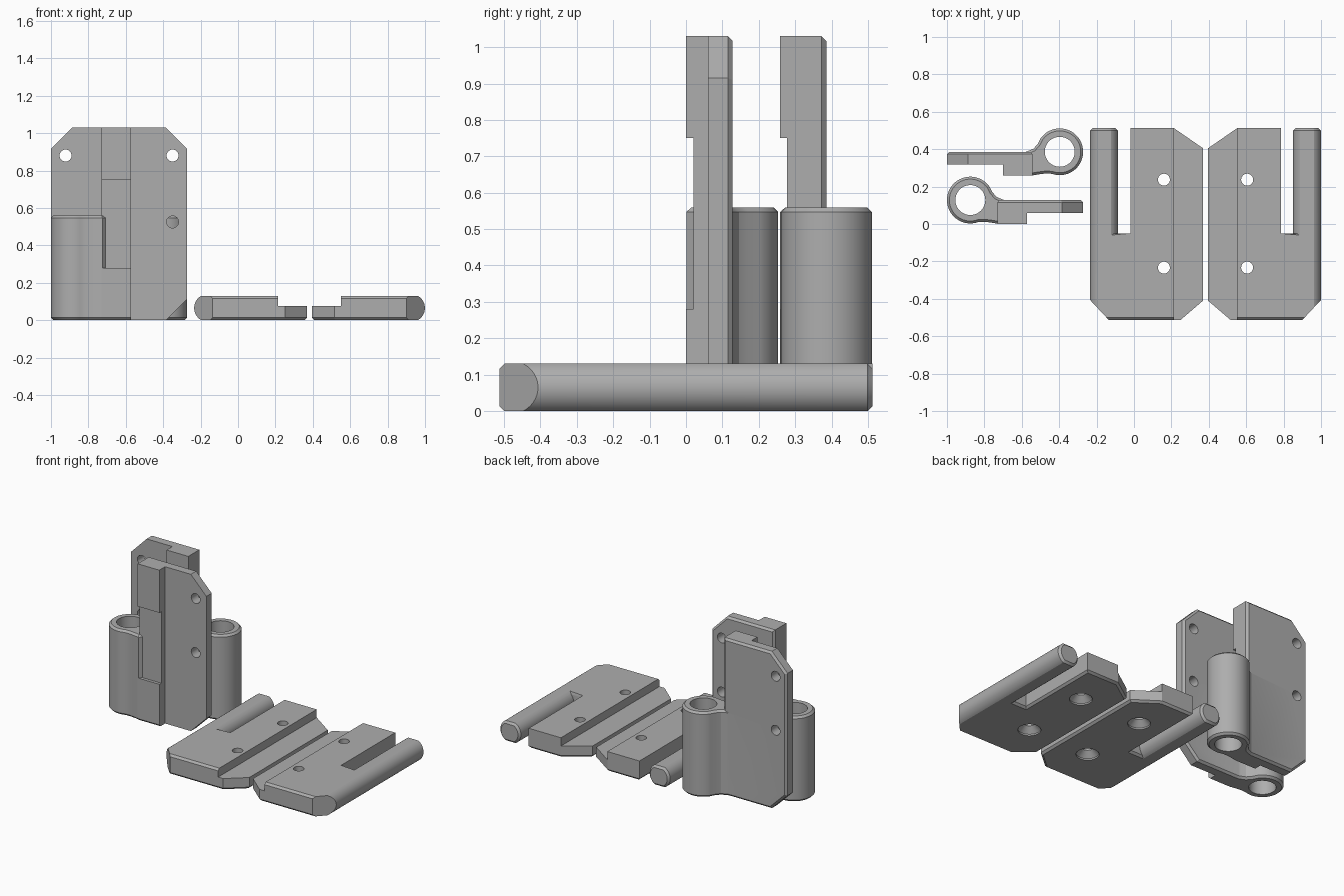
import bpy, bmesh, math
from mathutils import Matrix

if "Cube" in bpy.data.objects:
    bpy.data.objects.remove(bpy.data.objects["Cube"], do_unlink=True)

grey = bpy.data.materials.new("matte_grey")
grey.use_nodes = True
grey.diffuse_color = (0.42, 0.42, 0.42, 1)
grey.node_tree.nodes["Principled BSDF"].inputs["Base Color"].default_value = (0.42, 0.42, 0.42, 1)

CHAMFER = 0.013
END = 0.512        # half length of the flat leaves
THICK = 0.13


def prism(name, outline, axis, lo, hi, rule=None):
    """Extrude a 2D outline along an axis; chamfer the edges whose ends all satisfy the rule."""
    place = {"x": lambda p, t: (t, p[0], p[1]),
             "y": lambda p, t: (p[0], t, p[1]),
             "z": lambda p, t: (p[0], p[1], t)}[axis]
    bm = bmesh.new()
    bottom = [bm.verts.new(place(p, lo)) for p in outline]
    top = [bm.verts.new(place(p, hi)) for p in outline]
    bm.faces.new(bottom)
    bm.faces.new(top)
    for i in range(len(outline)):
        j = (i + 1) % len(outline)
        bm.faces.new((bottom[i], bottom[j], top[j], top[i]))
    bmesh.ops.recalc_face_normals(bm, faces=bm.faces)
    if rule:
        edges = [e for e in bm.edges if rule(e.verts[0].co, e.verts[1].co)]
        bmesh.ops.bevel(bm, geom=edges, offset=CHAMFER, segments=1,
                        affect='EDGES', clamp_overlap=True)
    mesh = bpy.data.meshes.new(name)
    bm.to_mesh(mesh)
    bm.free()
    mesh.materials.append(grey)
    obj = bpy.data.objects.new(name, mesh)
    bpy.context.collection.objects.link(obj)
    return obj


def box(name, x0, x1, y0, y1, z0, z1, rule=None):
    return prism(name, [(x0, y0), (x1, y0), (x1, y1), (x0, y1)], "z", z0, z1, rule)


def circle(cx, cy, r, a0=0, a1=360, n=64):
    steps = max(2, round(n * (a1 - a0) / 360))
    count = steps if a1 - a0 == 360 else steps + 1
    angles = [math.radians(a0 + (a1 - a0) * i / steps) for i in range(count)]
    return [(cx + r * math.cos(a), cy + r * math.sin(a)) for a in angles]


def combine(obj, other, operation):
    """Apply a boolean and discard the second object."""
    mod = obj.modifiers.new("join", 'BOOLEAN')
    mod.operation = operation
    mod.solver = 'EXACT'
    mod.object = other
    bpy.context.view_layer.objects.active = obj
    bpy.ops.object.modifier_apply(modifier=mod.name)
    bpy.data.objects.remove(other, do_unlink=True)


def countersink(x, y):
    """Cutter for a screw hole that widens toward the underside."""
    bm = bmesh.new()
    rings = [(-0.02, 0.068), (0.01, 0.068), (0.046, 0.032), (0.2, 0.032)]
    loops = [[bm.verts.new((px, py, z)) for px, py in circle(x, y, r, n=32)] for z, r in rings]
    for a, b in zip(loops, loops[1:]):
        for i in range(len(a)):
            j = (i + 1) % len(a)
            bm.faces.new((a[i], a[j], b[j], b[i]))
    bm.faces.new(loops[0])
    bm.faces.new(loops[-1])
    bmesh.ops.recalc_face_normals(bm, faces=bm.faces)
    mesh = bpy.data.meshes.new("countersink")
    bm.to_mesh(mesh)
    bm.free()
    obj = bpy.data.objects.new("countersink", mesh)
    bpy.context.collection.objects.link(obj)
    return obj


def finish(obj):
    bpy.ops.object.select_all(action='DESELECT')
    obj.select_set(True)
    bpy.context.view_layer.objects.active = obj
    bpy.ops.object.shade_smooth_by_angle(angle=math.radians(25))


def mirrored_copy(obj, name, x_sum, dy):
    """Copy mirrored in x (x becomes x_sum - x) and shifted in y."""
    copy = obj.copy()
    copy.data = obj.data.copy()
    copy.name = name
    bpy.context.collection.objects.link(copy)
    copy.data.transform(Matrix.Translation((x_sum, dy, 0)) @ Matrix.Scale(-1, 4, (1, 0, 0)))
    copy.data.flip_normals()
    finish(copy)


# Flat leaf: slotted plate
PIN_X = -0.16
outline = [(PIN_X, -END), (0.25, -END), (0.369, -0.41), (0.369, 0.405), (0.214, END),
           (-0.02, END), (-0.02, -0.05), (PIN_X, -0.05)]


def leaf_edges(a, b):
    if a.z != b.z:
        return False
    return a.z < 0.01 or (abs(a.y - b.y) < 1e-4 and a.y < 0)


pin_leaf = prism("pin_leaf_left", outline, "z", 0, THICK, leaf_edges)
combine(pin_leaf, box("step", 0.214, 0.6, -1, 1, 0.076, 0.3), 'DIFFERENCE')

# Flat leaf: pin with flattened top and underside, running the whole length
mid = THICK / 2
pin_outline = [(x, min(max(z, 0), THICK)) for x, z in circle(PIN_X, mid, 0.0745)]
flat = math.sqrt(0.0745 ** 2 - mid ** 2)
pin_outline = [p for p in pin_outline if 0 < p[1] < THICK]
pin_outline += [(PIN_X + s * flat, z) for s in (-1, 1) for z in (0, THICK)]
pin_outline.sort(key=lambda p: math.atan2(p[1] - mid, p[0] - PIN_X))
pin = prism("pin", pin_outline, "y", -END, END, lambda a, b: abs(a.y - b.y) < 1e-4)
combine(pin_leaf, pin, 'UNION')

# Flat leaf: cut corner and screw holes
corner = [(-0.135, -END - 0.001), (-0.236, -0.405), (-0.4, -0.405), (-0.4, -0.7), (-0.135, -0.7)]
combine(pin_leaf, prism("corner", corner, "z", -0.1, 0.3), 'DIFFERENCE')
for y in (-0.233, 0.237):
    combine(pin_leaf, countersink(0.16, y), 'DIFFERENCE')
finish(pin_leaf)
mirrored_copy(pin_leaf, "pin_leaf_right", 0.765, 0)

# Upright leaf: plate with cut corners
HIGH = 1.03
plate = [(-0.73, 0), (-0.385, 0), (-0.272, 0.112), (-0.272, 0.915), (-0.385, HIGH), (-0.73, HIGH)]
socket_leaf = prism("socket_leaf_front", plate, "y", 0.06, 0.128,
                    lambda a, b: a.y == b.y and a.y > 0.1)

# Upright leaf: thick rib with a shallow recess
rib = box("rib", -0.73, -0.572, 0, 0.1, 0, HIGH,
          lambda a, b: a.z + b.z == 0 and a.y + b.y == 0)
combine(rib, box("recess", -1, 0, -0.1, 0.02, 0.28, 0.75), 'DIFFERENCE')
combine(socket_leaf, rib, 'UNION')

# Upright leaf: barrel blended into the rib, then bored through
CX, CY = -0.875, 0.128
barrel_outline = circle(CX, CY, 0.125, 36, 290)
barrel_outline += [(-0.80, 0.012), (-0.76, 0.007), (-0.725, 0.001), (-0.70, 0.03),
                   (-0.68, 0.124), (-0.705, 0.132), (-0.735, 0.145), (-0.757, 0.17)]
barrel = prism("barrel", barrel_outline, "z", 0, 0.56, lambda a, b: a.z == b.z)
combine(socket_leaf, barrel, 'UNION')
combine(socket_leaf, prism("bore", circle(CX, CY, 0.08), "z", -0.1, 0.7), 'DIFFERENCE')
for z in (0.525, 0.88):
    combine(socket_leaf, prism("hole", circle(-0.35, z, 0.032, n=32), "y", -0.1, 0.3), 'DIFFERENCE')
finish(socket_leaf)
mirrored_copy(socket_leaf, "socket_leaf_back", -1.272, 0.258)
